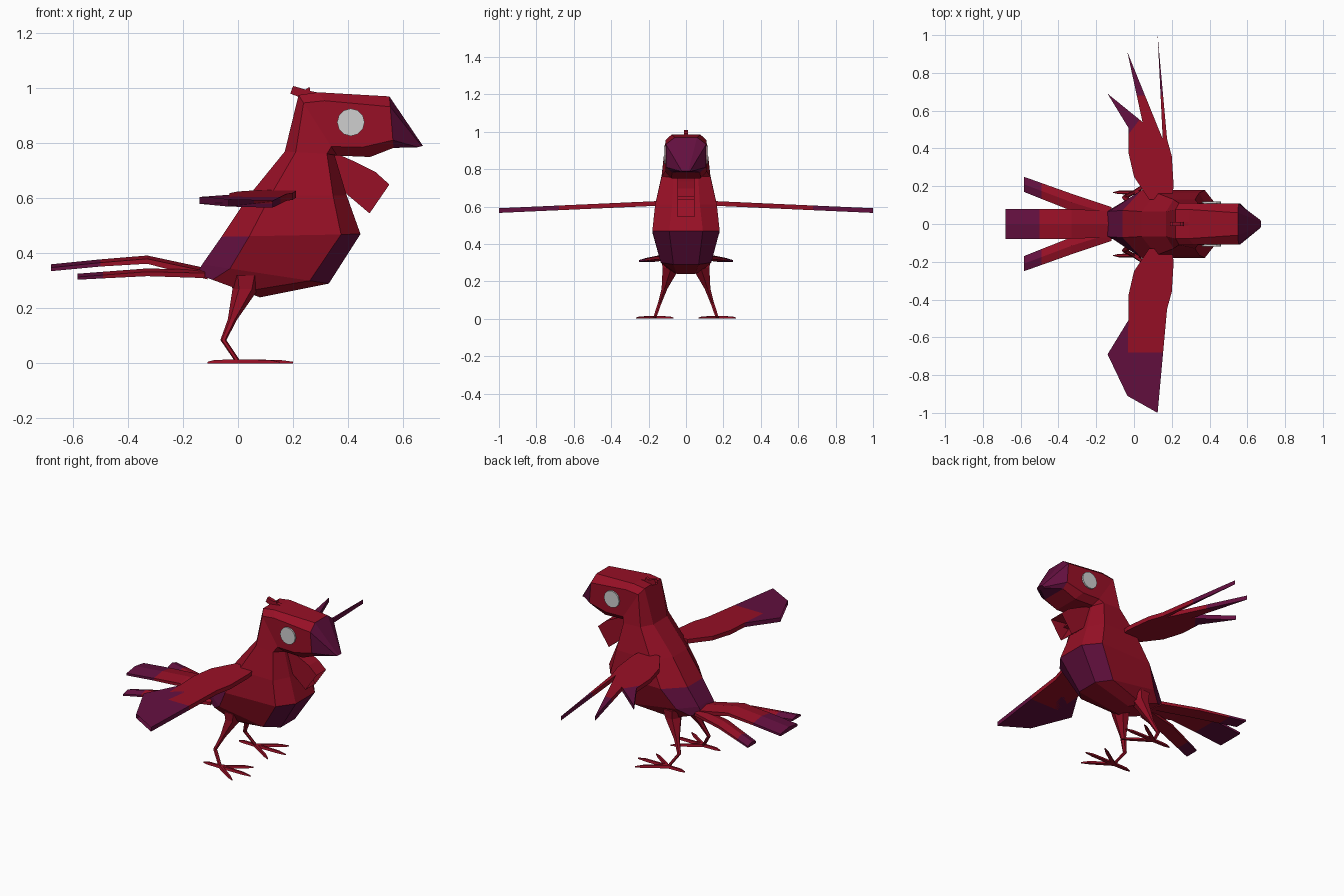
import bpy, bmesh, math
from mathutils import Vector

if "Cube" in bpy.data.objects:
    bpy.data.objects.remove(bpy.data.objects["Cube"])


def material(name, rgb):
    m = bpy.data.materials.new(name)
    m.diffuse_color = (*rgb, 1)
    m.use_nodes = True
    m.node_tree.nodes["Principled BSDF"].inputs["Base Color"].default_value = m.diffuse_color
    return m


RED = material("crimson", (0.31, 0.005, 0.019))
PURPLE = material("plum", (0.125, 0.005, 0.05))
WHITE = material("eye white", (0.62, 0.62, 0.62))


def finish(name, bm, mats, rule=None):
    """Turn a bmesh into a flat shaded object; rule(face) picks the second colour."""
    bmesh.ops.recalc_face_normals(bm, faces=bm.faces[:])
    bm.normal_update()
    for f in bm.faces:
        f.material_index = int(bool(rule and rule(f)))
    me = bpy.data.meshes.new(name)
    bm.to_mesh(me)
    bm.free()
    for m in mats:
        me.materials.append(m)
    ob = bpy.data.objects.new(name, me)
    bpy.context.collection.objects.link(ob)
    return ob


def loft(name, rings, rule=None):
    bm = bmesh.new()
    loops = [[bm.verts.new(p) for p in r] for r in rings]
    n = len(loops[0])
    for a, b in zip(loops, loops[1:]):
        for i in range(n):
            j = (i + 1) % n
            bm.faces.new((a[i], a[j], b[j], b[i]))
    bm.faces.new(loops[0])
    bm.faces.new(loops[-1])
    return finish(name, bm, (RED, PURPLE), rule)


def plate(name, outline, offset, cuts=(), rule=None):
    """Extruded concave outline, sliced by planes so that tips can be coloured."""
    bm = bmesh.new()
    bm.faces.new([bm.verts.new(p) for p in outline])
    bmesh.ops.triangulate(bm, faces=bm.faces[:])
    for co, no in cuts:
        bmesh.ops.bisect_plane(bm, geom=bm.verts[:] + bm.edges[:] + bm.faces[:],
                               plane_co=co, plane_no=no)
    ext = bmesh.ops.extrude_face_region(bm, geom=bm.faces[:], use_keep_orig=True)
    bmesh.ops.translate(bm, vec=offset,
                        verts=[v for v in ext["geom"] if isinstance(v, bmesh.types.BMVert)])
    return finish(name, bm, (RED, PURPLE), rule)


def section(back, front, w, a, b, t1, t2):
    """Eight sided section running from a back point to a front point."""
    half = [(0, a * w), (t1, w), (t2, w), (1, b * w)]
    pts = half + [(t, -y) for t, y in reversed(half)]
    return [(back[0] + (front[0] - back[0]) * t, y,
             back[1] + (front[1] - back[1]) * t) for t, y in pts]


# Body, neck, head and beak in one fan of sections
def body_colour(f):
    c, n = f.calc_center_median(), f.normal
    beak = c.x > 0.565 and c.z > 0.7
    breast = n.x > 0.4 and c.z < 0.46
    rump = n.x < -0.5 and c.z < 0.43
    return beak or breast or rump


loft("body", [
    section((-0.15, 0.325), (0.08, 0.24), 0.09, 0.7, 0.55, 0.25, 0.75),
    section((-0.13, 0.36), (0.33, 0.29), 0.135, 0.5, 0.5, 0.22, 0.85),
    section((-0.06, 0.46), (0.445, 0.47), 0.18, 0.4, 0.5, 0.2, 0.86),
    section((0.04, 0.61), (0.395, 0.61), 0.165, 0.4, 0.45, 0.22, 0.86),
    section((0.17, 0.77), (0.35, 0.76), 0.13, 0.5, 0.5, 0.22, 0.85),
    section((0.22, 0.975), (0.36, 0.755), 0.11, 0.7, 0.7, 0.13, 0.85),
    section((0.29, 0.985), (0.48, 0.75), 0.11, 0.7, 0.7, 0.13, 0.85),
    section((0.55, 0.97), (0.565, 0.783), 0.108, 0.55, 0.7, 0.2, 0.85),
    section((0.672, 0.79), (0.65, 0.785), 0.022, 0.6, 0.6, 0.2, 0.85),
], body_colour)


# Tail feathers: box stations of (x, y centre, top z, half width, thickness)
def feather(name, stations, tip_x):
    rings = []
    for x, y, z, w, t in stations:
        rings.append([(x, y - w, z - 0.012), (x, y, z), (x, y + w, z - 0.012),
                      (x, y + w, z - t), (x, y - w, z - t)])
    loft(name, rings, lambda f: f.calc_center_median().x < tip_x)


feather("tail_middle", [(-0.11, 0, 0.345, 0.07, 0.04), (-0.33, 0, 0.392, 0.078, 0.03),
                        (-0.5, 0, 0.378, 0.08, 0.026), (-0.68, 0, 0.36, 0.08, 0.025)], -0.52)

WING = [(0.08, 0.13), (0.04, 0.19), (0.0, 0.25), (-0.03, 0.38), (-0.03, 0.51), (-0.14, 0.69),
        (0.045, 0.54), (-0.035, 0.91), (0.152, 0.45), (0.125, 1.0), (0.175, 0.45),
        (0.2, 0.36), (0.21, 0.2), (0.2, 0.13)]

for s, side in ((1, "left"), (-1, "right")):
    feather("tail_" + side, [(-0.12, s * 0.05, 0.34, 0.04, 0.03),
                             (-0.33, s * 0.115, 0.345, 0.045, 0.028),
                             (-0.49, s * 0.175, 0.333, 0.042, 0.024),
                             (-0.583, s * 0.21, 0.326, 0.04, 0.022)], -0.52)

    # Wing with three pointed feathers
    plate("wing_" + side, [(x, s * y, 0.63 - 0.045 * (y - 0.13)) for x, y in WING],
          (0, 0, -0.025),
          [((0, s * 0.68, 0), (0, 1, 0)), ((-0.01, s * 0.5, 0), (0.8, s * -0.6, 0))],
          lambda f: abs(f.calc_center_median().y) > 0.68 or
          (f.calc_center_median().x < 0.0 and abs(f.calc_center_median().y) > 0.5))

    # Leg: thigh, hock and shin
    def leg_ring(x, y, z, rx, ry):
        return [(x + rx * math.cos(i * math.pi / 3),
                 s * y + ry * math.sin(i * math.pi / 3), z) for i in range(6)]

    loft("leg_" + side, [leg_ring(0.03, 0.075, 0.32, 0.06, 0.065),
                         leg_ring(0.027, 0.08, 0.27, 0.047, 0.052),
                         leg_ring(-0.02, 0.115, 0.16, 0.017, 0.018),
                         leg_ring(-0.053, 0.14, 0.085, 0.011, 0.011),
                         leg_ring(0.0, 0.167, 0.006, 0.01, 0.01)])

    # Toes: thin tapered bars
    base = Vector((0, s * 0.167, 0))
    for i, (dx, dy) in enumerate(((0.2, 0.0), (0.15, 0.1), (0.15, -0.1), (-0.11, 0.0))):
        d = Vector((dx, dy, 0))
        across = Vector((-dy, dx, 0)).normalized()
        rings = []
        for t, w, h in ((0, 0.011, 0.014), (0.75, 0.009, 0.013), (1, 0.002, 0.006)):
            p = base + d * t
            up = Vector((0, 0, h))
            rings.append([p - across * w, p + across * w,
                          p + across * w * 0.6 + up, p - across * w * 0.6 + up])
        loft("toe_%s_%d" % (side, i + 1), rings)

    # Eye disc
    bm = bmesh.new()
    bmesh.ops.create_cone(bm, cap_ends=True, segments=12, radius1=0.05, radius2=0.05, depth=0.009)
    for v in bm.verts:
        v.co = Vector((v.co.x + 0.41, s * 0.1135 + v.co.z, v.co.y + 0.876))
    finish("eye_" + side, bm, (WHITE,))

# Ragged throat feathers
plate("throat_feathers", [(x, -0.045, z) for x, z in (
    (0.34, 0.77), (0.42, 0.735), (0.5, 0.695), (0.55, 0.65), (0.44, 0.665), (0.46, 0.635),
    (0.425, 0.635), (0.478, 0.545), (0.395, 0.615), (0.36, 0.66))], (0, 0.09, 0))

# Small crest on the crown
plate("crest", [(x, -0.01, z) for x, z in (
    (0.23, 0.965), (0.19, 0.98), (0.22, 0.988), (0.2, 1.008), (0.245, 0.995),
    (0.26, 1.005), (0.262, 0.99), (0.295, 0.983), (0.27, 0.965))], (0, 0.02, 0))
